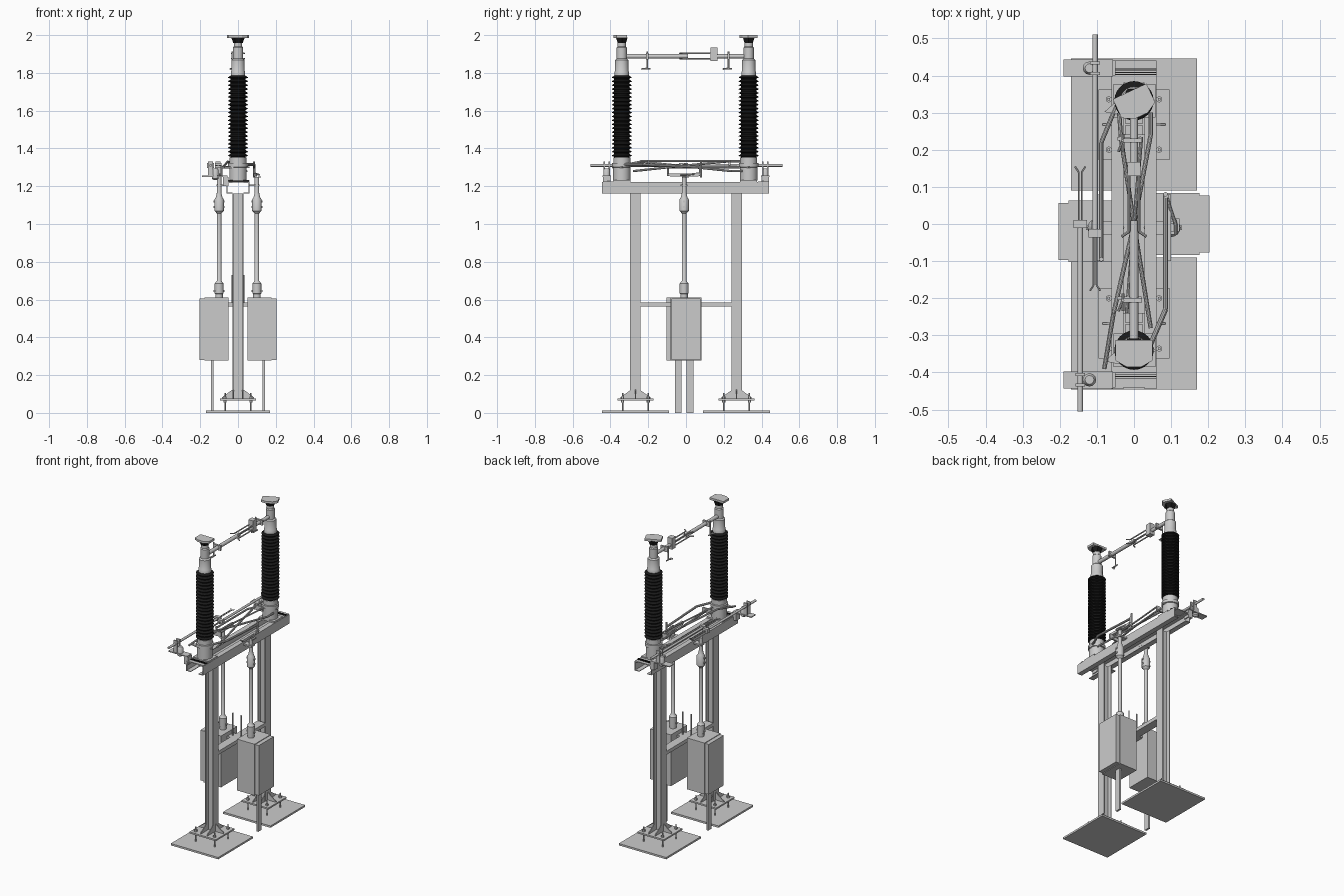
import bpy, bmesh, math
from mathutils import Vector

black = bpy.data.materials.new("black_rubber")
black.diffuse_color = (0.01, 0.01, 0.01, 1)


def finish(name, bm, mat=None, smooth=False):
    bmesh.ops.recalc_face_normals(bm, faces=bm.faces[:])
    me = bpy.data.meshes.new(name)
    bm.to_mesh(me)
    bm.free()
    if smooth:
        for p in me.polygons:
            p.use_smooth = True
        me.set_sharp_from_angle(angle=math.radians(35))
    if mat:
        me.materials.append(mat)
    ob = bpy.data.objects.new(name, me)
    bpy.context.collection.objects.link(ob)
    return ob


def box(name, x0, x1, y0, y1, z0, z1, mat=None):
    bm = bmesh.new()
    bmesh.ops.create_cube(bm, size=1)
    for v in bm.verts:
        v.co = ((x0 + x1) / 2 + v.co.x * (x1 - x0), (y0 + y1) / 2 + v.co.y * (y1 - y0),
                (z0 + z1) / 2 + v.co.z * (z1 - z0))
    return finish(name, bm, mat)


def rod(name, points, r, seg=10):
    # chain of cylinders through the points
    bm = bmesh.new()
    for p, q in zip(points, points[1:]):
        p, q = Vector(p), Vector(q)
        d = q - p
        g = bmesh.ops.create_cone(bm, cap_ends=True, segments=seg, radius1=r, radius2=r, depth=d.length)
        rot = Vector((0, 0, 1)).rotation_difference(d).to_matrix()
        for v in g["verts"]:
            v.co = rot @ v.co + (p + q) / 2
    return finish(name, bm, None, True)


def lathe(name, prof, x, y, mat=None, seg=24):
    # closed turned shape from (radius, z) points
    bm = bmesh.new()
    rings = [[bm.verts.new((x + r * math.cos(2 * math.pi * i / seg), y + r * math.sin(2 * math.pi * i / seg), z))
              for i in range(seg)] for r, z in prof]
    for a, b in zip(rings, rings[1:]):
        for i in range(seg):
            j = (i + 1) % seg
            bm.faces.new((a[i], a[j], b[j], b[i]))
    bm.faces.new(rings[0])
    bm.faces.new(rings[-1])
    return finish(name, bm, mat, True)


def prism(name, pts, vec, mat=None):
    # planar outline pushed along a vector
    bm = bmesh.new()
    f = bm.faces.new([bm.verts.new(p) for p in pts])
    g = bmesh.ops.extrude_face_region(bm, geom=[f])
    bmesh.ops.translate(bm, vec=vec, verts=[e for e in g["geom"] if isinstance(e, bmesh.types.BMVert)])
    return finish(name, bm, mat)


# Feet and columns
for s in (-1, 1):
    yc = s * 0.268
    box("ground_plate", -0.17, 0.17, yc - 0.178, yc + 0.178, 0, 0.012)
    box("column_foot_plate", -0.095, 0.095, yc - 0.095, yc + 0.095, 0.066, 0.076)
    for bx in (-0.068, 0.068):
        for by in (yc - 0.068, yc + 0.068):
            rod("anchor_bolt", [(bx, by, 0.005), (bx, by, 0.105)], 0.004, 8)
            for z in (0.055, 0.076):
                rod("anchor_nut", [(bx, by, z), (bx, by, z + 0.011)], 0.009, 6)
    a, t, w = 0.028, 0.005, 0.003
    half = [(a, -a), (a, a), (a - t, a), (a - t, w), (-a + t, w), (-a + t, a)]
    outline = half + [(-x, -y) for x, y in half]
    prism("column", [(x, yc + y, 0.07) for x, y in outline], (0, 0, 1.092))
    for k in (-1, 1):
        prism("gusset_x", [(k * 0.027, yc - 0.003, 0.076), (k * 0.085, yc - 0.003, 0.076),
                           (k * 0.085, yc - 0.003, 0.082), (k * 0.027, yc - 0.003, 0.125)], (0, 0.006, 0))
        for gx in (-0.026, 0.021):
            prism("gusset_y", [(gx, yc + k * 0.027, 0.076), (gx, yc + k * 0.08, 0.076),
                               (gx, yc + k * 0.08, 0.082), (gx, yc + k * 0.027, 0.12)], (0.005, 0, 0))

# Cross tie between columns
box("cross_tie", -0.028, 0.028, -0.242, 0.242, 0.562, 0.585)
for x in (-0.03, 0.03):
    rod("tie_stud", [(x, -0.01, 0.57), (x, -0.01, 0.73)], 0.004, 8)

# Top beam: two thin channels facing each other
for s in (-1, 1):
    ch = [(.06, 1.162), (.06, 1.222), (.028, 1.222), (.028, 1.218), (.056, 1.218), (.056, 1.166), (.028, 1.166), (.028, 1.162)]
    prism("beam_channel", [(s * x, -0.445, z) for x, z in ch], (0, 0.885, 0))
    box("beam_end_strap", -0.058, 0.058, s * 0.41 - 0.03, s * 0.41 + 0.03, 1.221, 1.226)
    for i in range(4):
        y = s * (0.402 + i * 0.005)
        box("strap_rib", -0.055, 0.06, y, y + 0.002, 1.226, 1.229, black)

# Insulator posts
for y, ang in ((-0.34, 0), (0.332, 25)):
    box("post_mount", -0.055, 0.058, y - 0.045, y + 0.045, 1.222, 1.232)
    lathe("post_base", [(.046, 1.23), (.046, 1.30), (.052, 1.302), (.052, 1.322), (.045, 1.324), (.045, 1.353)], 0, y)
    n, z0, z1 = 21, 1.35, 1.785
    p = (z1 - z0) / n
    prof = []
    for i in range(n):
        z = z0 + i * p
        prof += [(.040, z), (.041, z + p * .3), (.053, z + p * .5), (.053, z + p * .6)]
    lathe("insulator", prof + [(.040, z1)], 0, y, black)
    lathe("post_cap", [(.038, 1.783), (.038, 1.805), (.035, 1.81), (.035, 1.868), (.027, 1.875), (.027, 1.935),
                       (.022, 1.94), (.022, 1.962)], 0, y)
    lathe("terminal_skirt", [(.025, 1.958), (.036, 1.988)], 0, y, black, 6)
    c, s = math.cos(math.radians(ang)), math.sin(math.radians(ang))
    top = [(-.05, .028), (-.05, -.028), (-.02, -.045), (.02, -.045), (.05, -.028), (.05, .028)]
    prism("terminal_plate", [(c * u - s * v, y + s * u + c * v, 1.986) for u, v in top], (0, 0, 0.014))

# Main switch blade between posts
rod("main_arm", [(0, -0.325, 1.888), (0, 0.01, 1.888)], 0.012, 16)
rod("contact_arm", [(0, 0.15, 1.888), (0, 0.32, 1.888)], 0.011, 16)
box("contact_clamp", -0.017, 0.017, 0.13, 0.167, 1.862, 1.935)
for s in (-1, 1):
    for z in (1.876, 1.903):
        rod("contact_finger", [(s * .013, .14, z), (s * .013, -.02, z), (s * .034, -.034, z)], 0.004, 8)
for y in (-0.205, 0.225):
    box("horn_clamp", -0.03, 0.022, y - 0.006, y + 0.006, 1.872, 1.904)
    rod("arcing_horn", [(-.03, y, 1.912), (-.03, y, 1.825), (-.042, y - .03, 1.82)], 0.004, 8)
    rod("horn_tip", [(-.03, y + .018, 1.822), (-.03, y - .03, 1.822)], 0.004, 8)

# Earthing blades on the left side, one per end
for x, s, ye, yk, yf in ((-.145, -1, .505, 0.0, .155), (-.105, 1, .51, -.025, .18)):
    rod("earth_blade", [(x, s * ye, 1.31), (x, yk, 1.31)], 0.0075, 12)
    box("earth_blade_clamp", x - .018, x + .018, yk - .011, yk + .011, 1.297, 1.323)
    for k in (-1, 1):
        rod("earth_finger", [(x + k * .004, yk, 1.31), (x + k * .004, -s * (yf - .015), 1.31),
                             (x + k * .014, -s * yf, 1.31)], 0.0025, 6)
    yb = s * 0.42
    box("earth_bracket", -0.19, -0.056, yb - .023, yb + .023, 1.25, 1.256)
    lathe("bracket_bell", [(.008, 1.232), (.018, 1.24), (.018, 1.285), (.012, 1.295)], -0.12, yb, None, 12)
    for k in (-1, 1):
        box("earth_pivot", x - .013, x + .013, yb + k * .014 - .004, yb + k * .014 + .004, 1.256, 1.332)
    box("bracket_arm", -0.08, -0.05, yb - .02, yb + .02, 1.2, 1.25)

# Linkage rods above the beam
rod("cross_link_a", [(-.08, -.39, 1.30), (-.055, -.24, 1.33), (.0, .0, 1.305), (.045, .24, 1.28), (.045, .30, 1.28)], 0.006)
rod("cross_link_b", [(.045, -.28, 1.28), (.0, .0, 1.31), (-.035, .23, 1.332), (-.04, .30, 1.332)], 0.006)
rod("flat_link", [(-.02, -.24, 1.333), (.02, .235, 1.333)], 0.005)
rod("left_link", [(-.045, .325, 1.30), (-.088, .22, 1.30), (-.088, -.10, 1.30)], 0.006)
rod("right_link", [(.04, -.335, 1.315), (.085, -.23, 1.315), (.085, .08, 1.30)], 0.007)
rod("right_crank", [(.085, .08, 1.27), (.112, .0, 1.26), (.112, -.03, 1.26)], 0.005)
rod("right_pin", [(.085, .08, 1.245), (.085, .08, 1.33)], 0.006)
box("right_crank_bracket", .105, .122, -.02, .015, 1.245, 1.252)
for y in (-0.2, 0.23):
    box("link_clamp", -0.045, 0.02, y - .005, y + .005, 1.31, 1.34)
for y in (-0.34, 0.332):
    prism("post_lever", [(-.08, y - .03, 1.296), (.0, y - .045, 1.296), (.06, y, 1.296), (.0, y + .04, 1.296)], (0, 0, .008))

# Drive boxes, shafts and conduit bars: half-turn symmetric about the middle
yc = -0.01
for s in (-1, 1):
    def X(a, b):
        return sorted((s * a, s * b))
    box("drive_box", *X(.05, .177), yc + s * .01 - .083, yc + s * .01 + .083, .277, .61)
    box("drive_box_door", *X(.177, .203), yc + s * .01 - .077, yc + s * .01 + .077, .281, .606)
    box("box_support", *X(.02, .05), yc - .03, yc + .03, .562, .585)
    yb = yc + s * .031
    box("conduit_bar", *X(.131, .143), yb - .018, yb + .018, 0, .277)
    x = s * 0.1
    lathe("drive_shaft", [(.02, .608), (.02, .63), (.024, .632), (.024, .685), (.019, .69), (.012, .70), (.012, 1.055),
                          (.017, 1.062), (.025, 1.07), (.025, 1.13), (.018, 1.14), (.012, 1.165), (.012, 1.25)], x, yc, None, 16)
    for z in (.64, 1.085, 1.115):
        box("coupling_bolt", x - .029, x + .029, yc - .006, yc + .006, z, z + .01)
    prism("shaft_lever", [(x, yc - .09, 1.268), (x, yc - .075, 1.252), (x, yc + .075, 1.252), (x, yc + .09, 1.268)], (-s * .018, 0, 0))
    rod("lever_pin", [(x - s * .012, yc + s * .085, 1.255), (x - s * .012, yc + s * .085, 1.31)], 0.006)
    box("shaft_bearing", *X(.055, .115), yc - .018, yc + .018, 1.2, 1.21)
